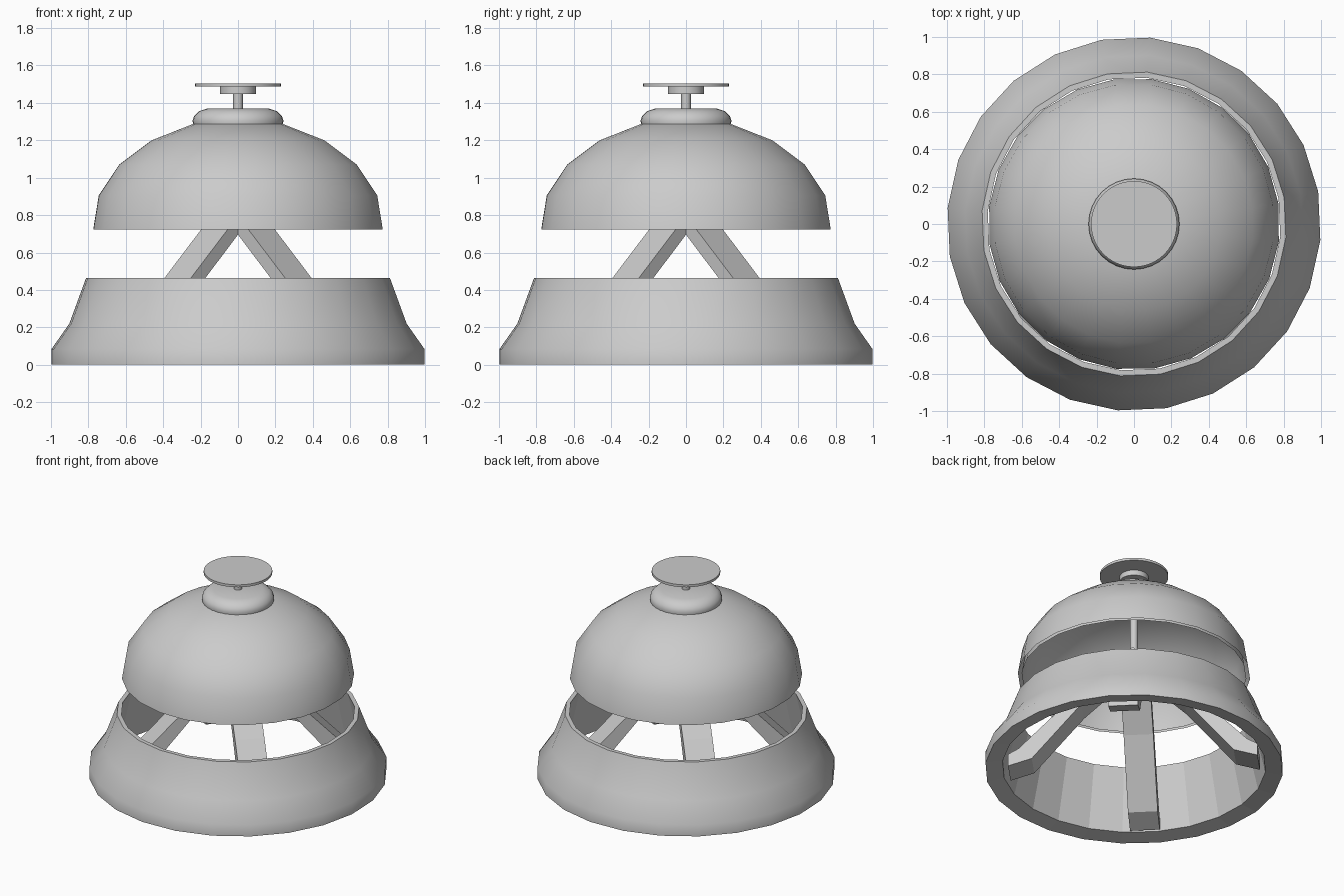
import bpy, bmesh, math
from mathutils import Matrix, Vector

if "Cube" in bpy.data.objects:
    bpy.data.objects.remove(bpy.data.objects["Cube"])


def finish(bm, name, angle=None, flat_inside=False):
    bmesh.ops.remove_doubles(bm, verts=bm.verts, dist=1e-5)
    bmesh.ops.recalc_face_normals(bm, faces=bm.faces)
    mesh = bpy.data.meshes.new(name)
    bm.to_mesh(mesh)
    bm.free()
    obj = bpy.data.objects.new(name, mesh)
    bpy.context.collection.objects.link(obj)
    if angle:
        bpy.ops.object.select_all(action='DESELECT')
        obj.select_set(True)
        bpy.context.view_layer.objects.active = obj
        bpy.ops.object.shade_smooth_by_angle(angle=math.radians(angle))
    if flat_inside:
        for p in mesh.polygons:
            if p.normal.xy.dot(p.center.xy) < -0.05:
                p.use_smooth = False
    return obj


def lathe(name, profile, segments, phase=0, closed=False, angle=45, flat_inside=False):
    """Spin an (r, z) profile around the z axis."""
    bm = bmesh.new()
    rot = Matrix.Rotation(math.radians(phase), 3, 'Z')
    verts = [bm.verts.new(rot @ Vector((r, 0, z))) for r, z in profile]
    pairs = list(zip(verts, verts[1:]))
    if closed:
        pairs.append((verts[-1], verts[0]))
    edges = [bm.edges.new(p) for p in pairs]
    bmesh.ops.spin(bm, geom=verts + edges, cent=(0, 0, 0), axis=(0, 0, 1),
                   angle=math.tau, steps=segments)
    return finish(bm, name, angle, flat_inside)


def disc(name, radius, z0, z1, segments=32):
    return lathe(name, [(0, z0), (radius, z0), (radius, z1), (0, z1)], segments)


def leg(name, azimuth):
    """Bent bar: side profile in (r, z), extruded to its width."""
    profile = [(0.84, 0.01), (0.84, 0.10), (0.77, 0.14), (0.455, 0.465),
               (0, 0.89), (0, 0.79), (0.345, 0.465), (0.68, 0.06), (0.68, 0.01)]
    profile.pop()
    half = 0.10
    bm = bmesh.new()
    face = bm.faces.new([bm.verts.new((r, -half, z)) for r, z in profile])
    ext = bmesh.ops.extrude_face_region(bm, geom=[face])
    moved = [v for v in ext['geom'] if isinstance(v, bmesh.types.BMVert)]
    bmesh.ops.translate(bm, verts=moved, vec=(0, 2 * half, 0))
    bmesh.ops.rotate(bm, verts=bm.verts, cent=(0, 0, 0),
                     matrix=Matrix.Rotation(math.radians(azimuth), 3, 'Z'))
    return finish(bm, name)


# flared base ring
lathe("base_ring", [(1.0, 0), (1.0, 0.085), (0.905, 0.22), (0.815, 0.465),
                    (0.785, 0.465), (0.885, 0.02)],
      24, phase=10, closed=True, flat_inside=True)

# four bent legs on the diagonals, meeting under the dome
for i in range(4):
    leg(f"leg_{i + 1}", 45 + 90 * i)

# hollow dome
lathe("bell_dome", [(0.78, 0.722), (0.75, 0.905), (0.64, 1.07), (0.465, 1.2), (0.24, 1.288),
                    (0, 1.288), (0, 1.268), (0.235, 1.265), (0.45, 1.18), (0.62, 1.055),
                    (0.725, 0.9), (0.755, 0.722)],
      24, phase=8)

# rounded cap, plunger rod, collar and push button
lathe("dome_cap", [(0, 1.285), (0.24, 1.285), (0.243, 1.305), (0.235, 1.33),
                   (0.21, 1.355), (0.165, 1.37), (0, 1.37)], 32)
disc("plunger_rod", 0.026, 0.84, 1.46, 16)
disc("button_collar", 0.097, 1.448, 1.49)
disc("push_button", 0.23, 1.487, 1.505, 40)
